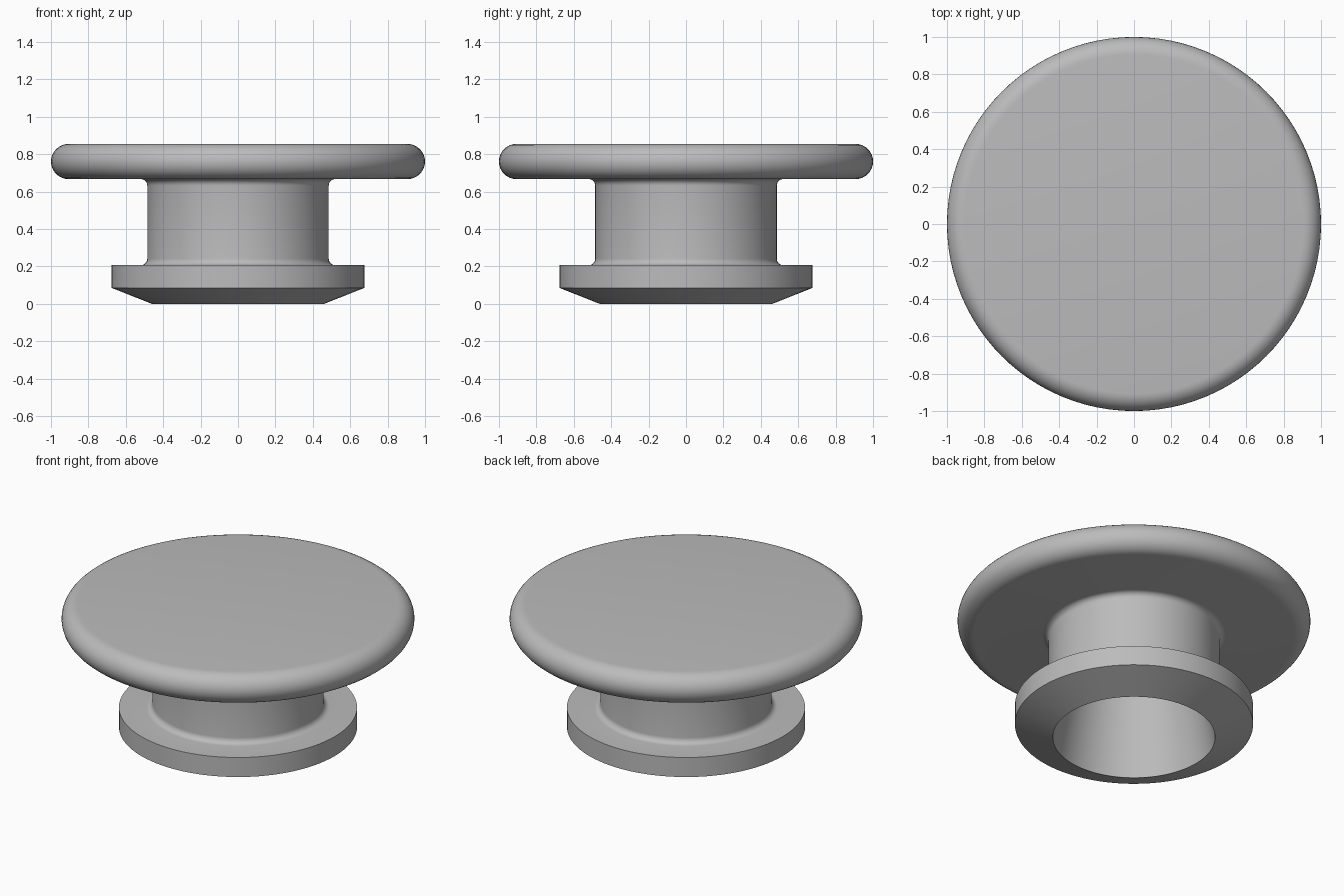
import bpy, bmesh
from math import sin, cos, pi, radians

if "Cube" in bpy.data.objects:
    bpy.data.objects.remove(bpy.data.objects["Cube"], do_unlink=True)

SEGMENTS = 96

grey = bpy.data.materials.new("light grey")
grey.use_nodes = True
colour = (0.5, 0.5, 0.5, 1)
grey.diffuse_color = colour
grey.node_tree.nodes["Principled BSDF"].inputs["Base Color"].default_value = colour


def arc(cx, cz, r, start, end, steps):
    """Points on a circular arc in the profile plane, angles in degrees."""
    angles = [radians(start + (end - start) * i / steps) for i in range(steps + 1)]
    return [(cx + r * cos(a), cz + r * sin(a)) for a in angles]


def lathe(name, profile):
    """Spin a radius/height profile round the z axis; radius 0 ends close the surface."""
    bm = bmesh.new()
    verts = [bm.verts.new((r, 0, z)) for r, z in profile]
    edges = [bm.edges.new(pair) for pair in zip(verts, verts[1:])]
    bmesh.ops.spin(bm, geom=verts + edges, cent=(0, 0, 0), axis=(0, 0, 1),
                   angle=2 * pi, steps=SEGMENTS, use_duplicate=False)
    bmesh.ops.remove_doubles(bm, verts=bm.verts, dist=0.0001)
    bmesh.ops.recalc_face_normals(bm, faces=bm.faces)
    mesh = bpy.data.meshes.new(name)
    bm.to_mesh(mesh)
    bm.free()
    obj = bpy.data.objects.new(name, mesh)
    bpy.context.collection.objects.link(obj)
    mesh.materials.append(grey)
    bpy.ops.object.select_all(action="DESELECT")
    obj.select_set(True)
    bpy.context.view_layer.objects.active = obj
    bpy.ops.object.shade_smooth_by_angle(angle=radians(30))
    return obj


# One turned body: tapered bore, chamfered flange, filleted stem, round-edged cap
bore = [(0, 0.61), (0.35, 0.61), (0.46, 0)]
flange = [(0.675, 0.085), (0.675, 0.207)]
lower_fillet = arc(0.52, 0.242, 0.035, 270, 180, 6)
upper_fillet = arc(0.52, 0.632, 0.035, 180, 90, 6)
cap_rim = arc(0.906, 0.761, 0.094, -90, 90, 16)
lathe("knob", bore + flange + lower_fillet + upper_fillet + cap_rim + [(0, 0.855)])
